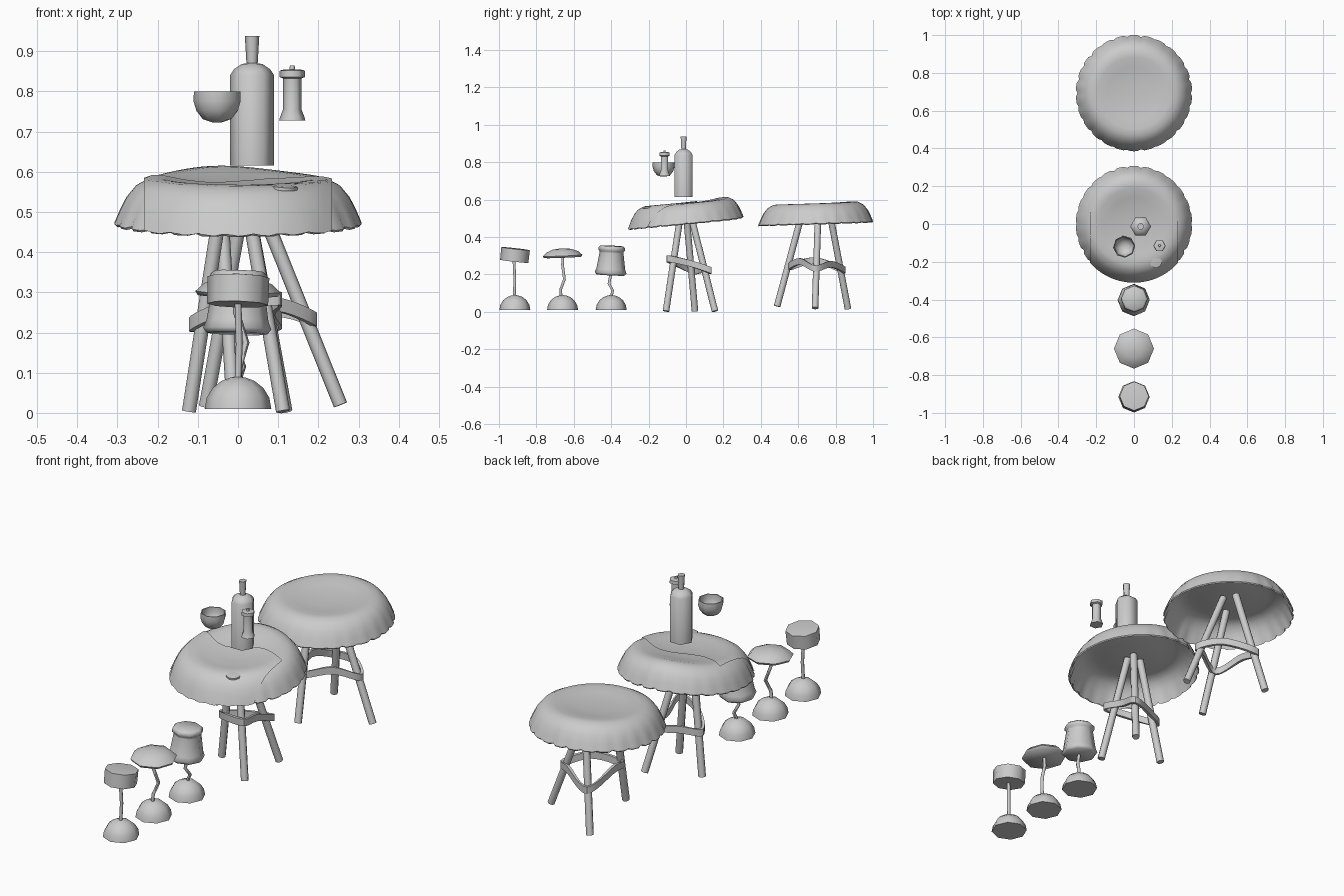
import bpy, bmesh, math, random
from mathutils import Vector, Matrix

if "Cube" in bpy.data.objects:
    bpy.data.objects.remove(bpy.data.objects["Cube"])

random.seed(4)
TAU = math.tau


def finish(name, bm, angle=35):
    bmesh.ops.recalc_face_normals(bm, faces=bm.faces)
    me = bpy.data.meshes.new(name)
    bm.to_mesh(me)
    bm.free()
    ob = bpy.data.objects.new(name, me)
    bpy.context.collection.objects.link(ob)
    bpy.ops.object.select_all(action='DESELECT')
    bpy.context.view_layer.objects.active = ob
    ob.select_set(True)
    bpy.ops.object.shade_smooth_by_angle(angle=math.radians(angle))
    return ob


def skin(bm, rings, closed=False, caps=True):
    vs = [[bm.verts.new(p) for p in r] for r in rings]
    n = len(vs[0])
    pairs = list(zip(vs, vs[1:])) + ([(vs[-1], vs[0])] if closed else [])
    for a, b in pairs:
        for i in range(n):
            j = (i + 1) % n
            bm.faces.new((a[i], a[j], b[j], b[i]))
    if caps and not closed:
        bm.faces.new(vs[0])
        bm.faces.new(vs[-1])


def lathe(name, profile, n, loc, tilt=(0, 0), phase=0.0, angle=62):
    """Spin (radius, z) points; tilt is in radians about x and y."""
    m = (Matrix.Translation(loc) @ Matrix.Rotation(tilt[0], 4, 'X')
         @ Matrix.Rotation(tilt[1], 4, 'Y'))
    bm = bmesh.new()
    skin(bm, [[m @ Vector((r * math.cos(TAU * i / n + phase),
                           r * math.sin(TAU * i / n + phase), z))
               for i in range(n)] for r, z in profile])
    return finish(name, bm, angle)


def tube(name, pts, r, n=8):
    pts = [Vector(p) for p in pts]
    q = Vector((0, 0, 1)).rotation_difference((pts[-1] - pts[0]).normalized())
    bm = bmesh.new()
    skin(bm, [[p + q @ Vector((r * math.cos(TAU * i / n), r * math.sin(TAU * i / n), 0))
               for i in range(n)] for p in pts])
    return finish(name, bm, 62)


def smooth_loop(pts, steps=6):
    out, n = [], len(pts)
    for i in range(n):
        a, b, c, d = (Vector(pts[(i + k) % n]) for k in (-1, 0, 1, 2))
        for s in range(steps):
            t = s / steps
            out.append(0.5 * (2 * b + (c - a) * t + (2 * a - 5 * b + 4 * c - d) * t * t
                              + (3 * b - a - 3 * c + d) * t ** 3))
    return out


def strap(name, pts, center, tall=0.034, thick=0.014):
    bm = bmesh.new()
    rings = []
    for p in smooth_loop(pts):
        o = Vector((p.x - center[0], p.y - center[1], 0)).normalized() * thick / 2
        h = Vector((0, 0, tall / 2))
        rings.append([p + o + h, p + o - h, p - o - h, p - o + h])
    skin(bm, rings, closed=True)
    return finish(name, bm)


# Seat profile: radius -> height of the padded top
PROFILE = [(0.0, 0.563), (0.07, 0.565), (0.14, 0.572), (0.19, 0.58), (0.225, 0.579),
           (0.255, 0.563), (0.277, 0.536), (0.292, 0.505), (0.305, 0.472)]


def top_z(r):
    for (r0, z0), (r1, z1) in zip(PROFILE, PROFILE[1:]):
        if r <= r1:
            return z0 + (z1 - z0) * (r - r0) / (r1 - r0)
    return PROFILE[-1][1]


def warp(x, y, slope):
    bump = slope * 0.16 * math.exp(-((y - 0.21) ** 2 + (x + 0.05) ** 2) / 0.02)
    return slope * y + bump


def cushion(name, cy, slope, folds=26, per=4):
    """Hollow padded shell with a pleated hem."""
    n = folds * per
    depth = [random.uniform(0.3, 1.0) for _ in range(folds)]
    bm = bmesh.new()
    rings = []
    amps = [0, 0, 0, 0, 0.001, 0.003, 0.006, 0.010]
    outer = [(r, z, a) for (r, z), a in zip(PROFILE[1:], amps)]
    inner = [(r - 0.004, z - 0.005, a) for r, z, a in reversed(outer)]
    for r, z, amp in outer + inner:
        ring = []
        for i in range(n):
            a = TAU * i / n
            notch = depth[i // per] if i % per == 0 else 0
            rr = r + amp * (0.3 - notch)
            x, y = rr * math.cos(a), rr * math.sin(a)
            ring.append(Vector((x, cy + y, z + warp(x, y, slope) + amp * 0.5 * notch)))
        rings.append(ring)
    skin(bm, rings)
    return finish(name, bm, 40)


# Padded tops
cushion("front_stool_top", 0, 0.095)
cushion("back_stool_top", 0.693, 0.03)

# Splayed legs: (foot, top)
legs = {
    "front_stool_leg": [((-0.122, 0.048, 0.004), (-0.048, 0.005, 0.48)),
                        ((0.112, -0.107, 0.004), (0.03, -0.035, 0.48)),
                        ((0.118, 0.155, 0.004), (0.03, 0.035, 0.48))],
    "back_stool_leg": [((0.255, 0.69, 0.02), (0.07, 0.705, 0.48)),
                       ((-0.08, 0.866, 0.016), (0.005, 0.778, 0.48)),
                       ((-0.012, 0.487, 0.03), (-0.04, 0.608, 0.48))]}
for base, group in legs.items():
    for i, (a, b) in enumerate(group):
        a, b = Vector(a), Vector(b)
        tube(f"{base}_{i + 1}", [a, b + (b - a) * 0.14], 0.0175)

# Wavy straps round the legs
strap("front_stool_brace", [(0.1, -0.095, 0.285), (0.085, 0.02, 0.26), (0.1, 0.13, 0.222),
                            (-0.02, 0.085, 0.225), (-0.115, 0.035, 0.22),
                            (-0.02, -0.06, 0.265)], (0.02, 0.02))
strap("back_stool_brace", [(0.19, 0.69, 0.232), (0.1, 0.775, 0.255), (-0.05, 0.845, 0.222),
                           (-0.085, 0.69, 0.275), (-0.035, 0.555, 0.24),
                           (0.09, 0.61, 0.27)], (0.02, 0.7))

# Cloth draped over the front of the near top, its lower edge trimmed to the rim
bm = bmesh.new()
nu, nv = 24, 20
grid = []
for j in range(nv + 1):
    row = []
    for i in range(nu + 1):
        x = -0.23 + 0.46 * i / nu
        back = 0.04 + 0.03 * math.sin(x * 18)
        front = -math.sqrt(0.306 ** 2 - x * x)
        y = back + (front - back) * j / nv
        z = top_z(math.hypot(x, y)) + warp(x, y, 0.095) + 0.006
        if j == nv:
            z -= 0.004 + 0.006 * math.sin(i * 0.9) ** 2
        row.append(bm.verts.new((x * 1.015, y * 1.015, z)))
    grid.append(row)
for j in range(nv):
    for i in range(nu):
        bm.faces.new((grid[j][i], grid[j][i + 1], grid[j + 1][i + 1], grid[j + 1][i]))
finish("draped_cloth", bm, 45)

# Small flat disc on the cloth
lathe("small_disc", [(0.033, 0), (0.033, 0.008), (0.02, 0.01)], 8,
      (0.115, -0.2, 0.556), (0.12, 0.05))

# Bottle, bowl and mill
lathe("bottle", [(0.055, 0.615), (0.055, 0.84), (0.045, 0.855), (0.026, 0.868),
                 (0.014, 0.87), (0.018, 0.938)], 6, (0.035, -0.013, 0))
bowl = [(0.012, 0.723), (0.036, 0.731), (0.052, 0.752), (0.059, 0.776), (0.058, 0.80),
        (0.053, 0.80), (0.053, 0.776), (0.046, 0.755), (0.03, 0.738), (0.01, 0.732)]
lathe("bowl", bowl, 8, (-0.052, -0.12, 0), phase=0.1)
lathe("mill", [(0.033, 0.727), (0.03, 0.737), (0.023, 0.755), (0.023, 0.832), (0.032, 0.836),
               (0.031, 0.852), (0.022, 0.854), (0.007, 0.854), (0.006, 0.864)],
      6, (0.135, -0.115, 0))

# Three lamps with dome feet
dome = [(0.083 * math.cos(a), 0.01 + 0.08 * math.sin(a))
        for a in (0, 0.35, 0.7, 1.05, 1.35)] + [(0.004, 0.09)]
stems = {"drum": (-0.915, [(0, -0.918, 0.08), (0.003, -0.915, 0.17), (0, -0.92, 0.28)]),
         "saucer": (-0.66, [(0, -0.668, 0.08), (0.004, -0.67, 0.12), (0.02, -0.65, 0.175),
                            (-0.004, -0.66, 0.25), (0, -0.658, 0.3)]),
         "bell": (-0.4, [(0, -0.4, 0.08), (0.012, -0.392, 0.115), (0.0, -0.412, 0.15),
                         (0, -0.4, 0.215)])}
shades = {"drum": ([(0.076, -0.033), (0.077, 0.035), (0.07, 0.036)], 0.303, (-0.11, 0.03)),
          "saucer": ([(0.1, -0.018), (0.106, -0.008), (0.085, 0.012), (0.05, 0.026),
                      (0.008, 0.031)], 0.309, (0.04, 0.02)),
          "bell": ([(0.075, -0.078), (0.085, -0.066), (0.077, -0.045), (0.064, 0.04),
                    (0.064, 0.048), (0.071, 0.054), (0.07, 0.07), (0.06, 0.078)],
                   0.275, (-0.05, 0.03))}
for name, (y, path) in stems.items():
    lathe(f"{name}_lamp_base", dome, 8, (0, y, 0))
    tube(f"{name}_lamp_stem", path, 0.0085, 6)
    prof, z, tilt = shades[name]
    lathe(f"{name}_lamp_shade", prof, 8, (0, y, z), tilt)
